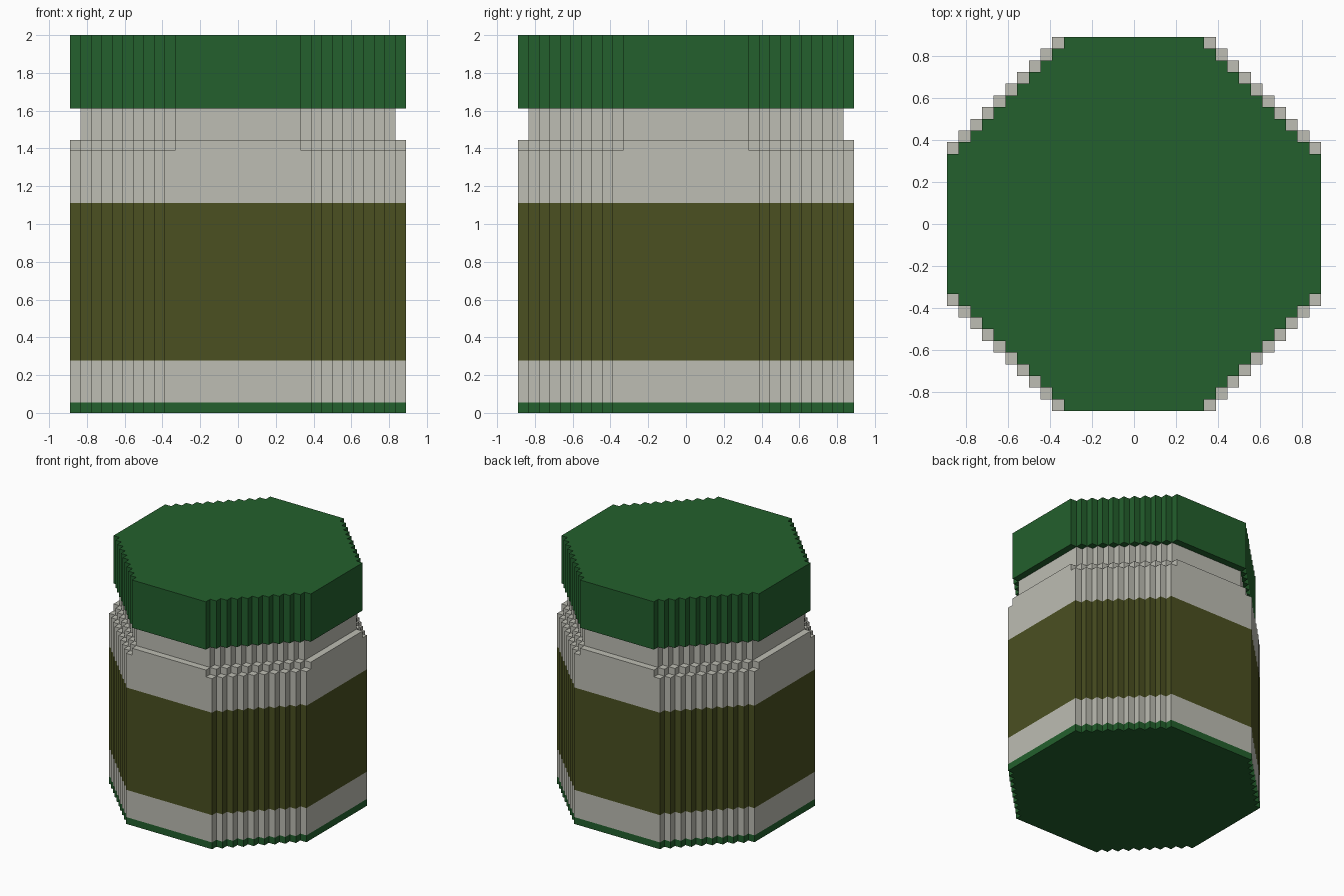
import bpy, bmesh

if "Cube" in bpy.data.objects:
    bpy.data.objects.remove(bpy.data.objects["Cube"])

U = 2 / 36  # one block unit


def material(name, rgb):
    m = bpy.data.materials.new(name)
    m.diffuse_color = (*rgb, 1)
    m.use_nodes = True
    m.node_tree.nodes["Principled BSDF"].inputs["Base Color"].default_value = m.diffuse_color
    return m


GREEN = material("dark green", (0.0168, 0.117, 0.026))
CREAM = material("pale grey", (0.509, 0.509, 0.451))
OLIVE = material("olive label", (0.069, 0.080, 0.0152))

# Footprints as (half width, half length of the flat side), in units
BODY, RIM, NECK = (16, 7), (16, 6), (15, 6)


def outline(fp):
    """Stepped octagon, counter-clockwise."""
    half, flat = fp
    quarter = [(half, flat)]
    x, y = half, flat
    while x > flat:
        x -= 1
        quarter.append((x, y))
        y += 1
        quarter.append((x, y))
    pts = []
    for _ in range(4):
        pts += quarter
        quarter = [(-b, a) for a, b in quarter]
    return pts


def inside(fp, x, y):
    half, flat = fp
    x, y = abs(x), abs(y)
    return x < half and y < half and x + y < half + flat


def walls(bm, fp, z0, z1, mat=0):
    pts = outline(fp)
    lo = [bm.verts.new((x * U, y * U, z0 * U)) for x, y in pts]
    hi = [bm.verts.new((x * U, y * U, z1 * U)) for x, y in pts]
    for i in range(len(pts)):
        j = (i + 1) % len(pts)
        bm.faces.new((lo[i], lo[j], hi[j], hi[i])).material_index = mat


def cap(bm, fp, z, up):
    pts = outline(fp) if up else outline(fp)[::-1]
    bm.faces.new([bm.verts.new((x * U, y * U, z * U)) for x, y in pts])


def ledge(bm, outer, inner, z, up):
    """Flat squares covering the outer footprint but not the inner one."""
    for i in range(-16, 16):
        for j in range(-16, 16):
            c = (i + 0.5, j + 0.5)
            if inside(outer, *c) and not inside(inner, *c):
                q = [(i, j), (i + 1, j), (i + 1, j + 1), (i, j + 1)]
                q = q if up else q[::-1]
                bm.faces.new([bm.verts.new((x * U, y * U, z * U)) for x, y in q])


def finish(name, bm, mats):
    bmesh.ops.remove_doubles(bm, verts=bm.verts, dist=1e-4)
    me = bpy.data.meshes.new(name)
    bm.to_mesh(me)
    bm.free()
    for m in mats:
        me.materials.append(m)
    bpy.context.collection.objects.link(bpy.data.objects.new(name, me))


# Green foot
bm = bmesh.new()
cap(bm, BODY, 0, False)
walls(bm, BODY, 0, 1)
finish("base", bm, [GREEN])

# Jar body with olive label band, bevelled shoulder and narrower neck
bm = bmesh.new()
walls(bm, BODY, 1, 5)
walls(bm, BODY, 5, 20, 1)
walls(bm, BODY, 20, 25)
ledge(bm, BODY, RIM, 25, True)
walls(bm, RIM, 25, 26)
ledge(bm, RIM, NECK, 26, True)
walls(bm, NECK, 26, 29)
finish("jar", bm, [CREAM, OLIVE])

# Lid
bm = bmesh.new()
ledge(bm, RIM, NECK, 29, False)
walls(bm, RIM, 29, 36)
cap(bm, RIM, 36, True)
finish("lid", bm, [GREEN])
